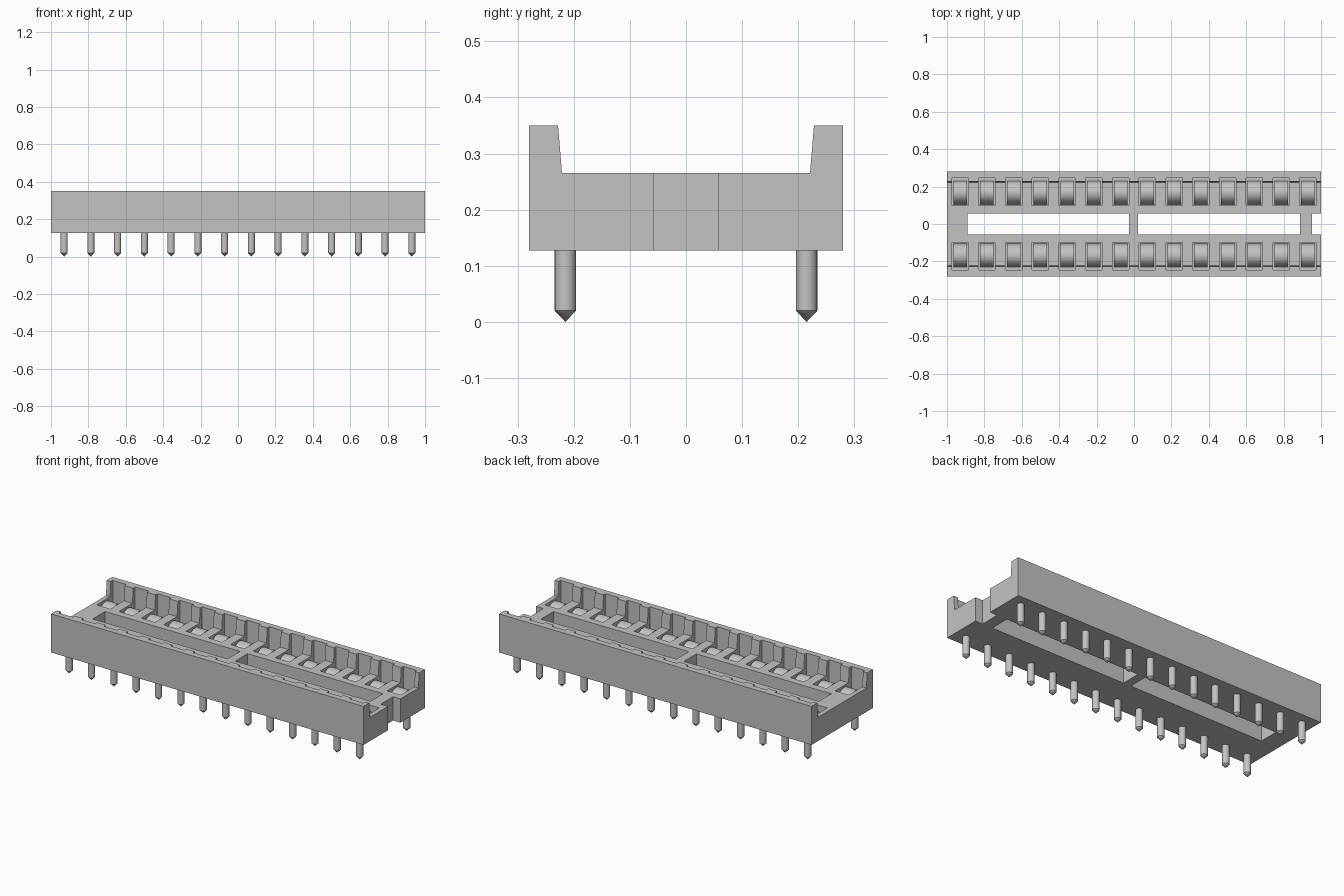
import bpy, bmesh, math
from mathutils import Matrix, Vector

cube = bpy.data.objects.get("Cube")
if cube:
    bpy.data.objects.remove(cube, do_unlink=True)

COUNT, PITCH = 14, 0.143
STATIONS = [(i - (COUNT - 1) / 2) * PITCH for i in range(COUNT)]
BASE, DECK, TOP = 0.127, 0.265, 0.35

grey = bpy.data.materials.new("plain grey")
grey.use_nodes = True
colour = (0.55, 0.55, 0.55, 1)
grey.diffuse_color = colour
grey.node_tree.nodes["Principled BSDF"].inputs["Base Color"].default_value = colour


def make_object(name, bm, smooth=False):
    bmesh.ops.recalc_face_normals(bm, faces=bm.faces)
    mesh = bpy.data.meshes.new(name)
    bm.to_mesh(mesh)
    bm.free()
    mesh.materials.append(grey)
    obj = bpy.data.objects.new(name, mesh)
    bpy.context.collection.objects.link(obj)
    if smooth:
        bpy.ops.object.select_all(action="DESELECT")
        obj.select_set(True)
        bpy.context.view_layer.objects.active = obj
        bpy.ops.object.shade_smooth_by_angle(angle=math.radians(35))
    return obj


def add_box(bm, low, high):
    low, high = Vector(low), Vector(high)
    matrix = Matrix.Translation((low + high) / 2) @ Matrix.Diagonal((*(high - low), 1))
    bmesh.ops.create_cube(bm, size=1, matrix=matrix)


def extrude_profile(bm, points, x0, x1):
    """Extrude a closed (y, z) profile along x."""
    face = bm.faces.new([bm.verts.new((x0, y, z)) for y, z in points])
    result = bmesh.ops.extrude_face_region(bm, geom=[face])
    verts = [v for v in result["geom"] if isinstance(v, bmesh.types.BMVert)]
    bmesh.ops.translate(bm, verts=verts, vec=(x1 - x0, 0, 0))


# Channel-shaped housing with slightly tapered side walls
half = [(0.28, BASE), (0.28, TOP), (0.228, TOP), (0.221, DECK)]
bm = bmesh.new()
extrude_profile(bm, half + [(-y, z) for y, z in reversed(half)], -1, 1)
housing = make_object("housing", bm)

# Cutter: contact pockets, two long windows and the end notch
bm = bmesh.new()
for x in STATIONS:
    for y0, y1 in ((0.098, 0.246), (-0.246, -0.098)):
        add_box(bm, (x - 0.044, y0, 0.19), (x + 0.044, y1, 0.5))
for x0, x1 in ((-0.89, -0.027), (0.022, 0.888), (0.953, 1.1)):
    add_box(bm, (x0, -0.057, 0), (x1, 0.057, 0.5))
cutter = make_object("housing_cutter", bm)
cutter.hide_render = True
cutter.hide_set(True)
cut = housing.modifiers.new("openings", "BOOLEAN")
cut.operation = "DIFFERENCE"
cut.solver = "EXACT"
cut.object = cutter

# Rounded contacts sitting in the pockets
arch = [(0.168 + 0.063 * math.cos(a), 0.189 + 0.072 * math.sin(a))
        for a in (math.pi * i / 16 for i in range(17))]
bm = bmesh.new()
for x in STATIONS:
    for side in (1, -1):
        extrude_profile(bm, [(side * y, z) for y, z in arch], x - 0.036, x + 0.036)
make_object("contacts", bm, smooth=True)

# Round pins with pointed tips
bm = bmesh.new()
for x in STATIONS:
    for y in (0.215, -0.215):
        for r0, r1, z0, z1 in ((0.019, 0.019, 0.02, 0.14), (0, 0.019, 0, 0.02)):
            bmesh.ops.create_cone(
                bm, cap_ends=True, segments=20, radius1=r0, radius2=r1, depth=z1 - z0,
                matrix=Matrix.Translation((x, y, (z0 + z1) / 2)))
make_object("pins", bm, smooth=True)
